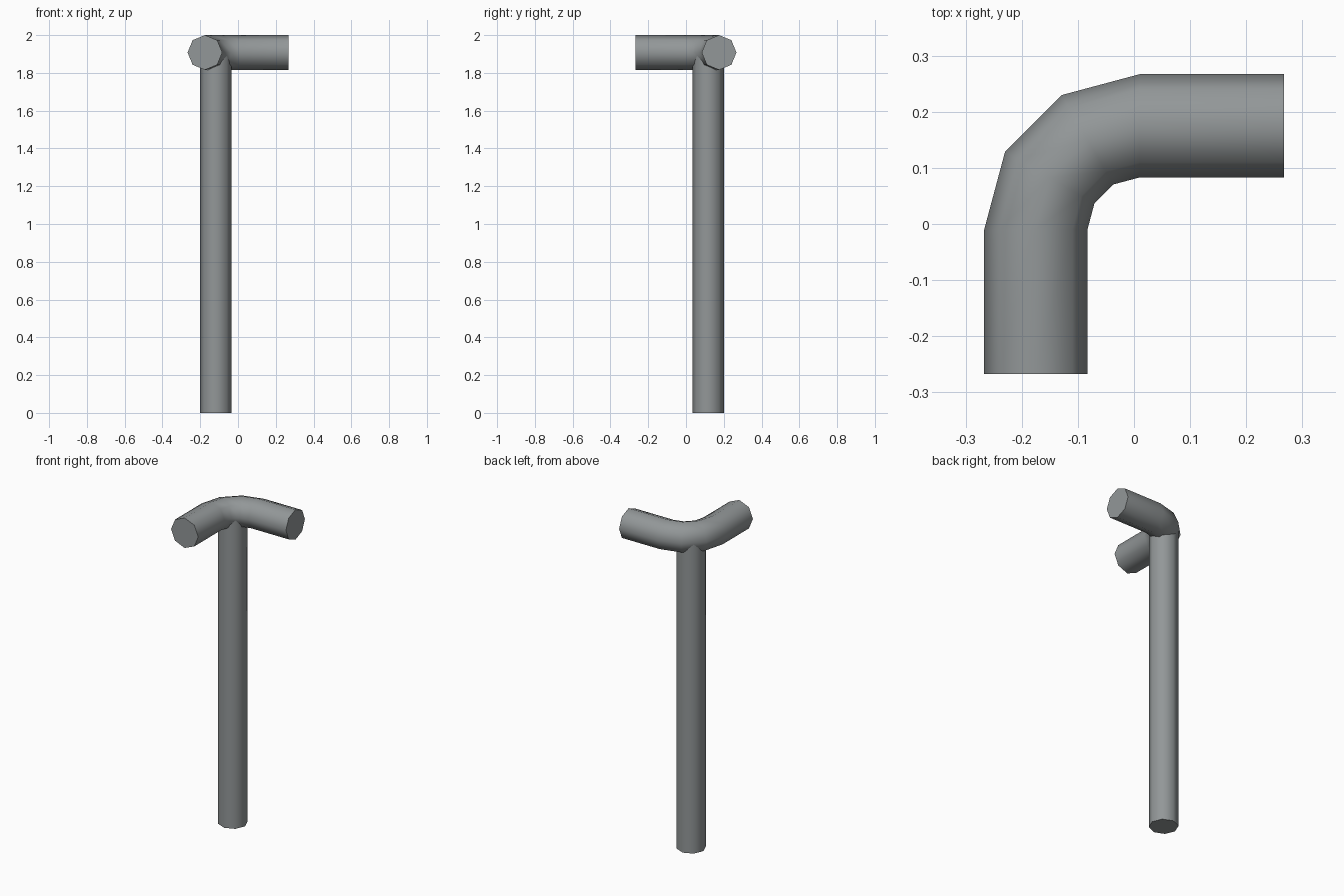
import bpy, bmesh, math
from mathutils import Vector

if "Cube" in bpy.data.objects:
    bpy.data.objects.remove(bpy.data.objects["Cube"])

SIDES = 8
grey = bpy.data.materials.new("weathered grey metal")
grey.diffuse_color = (0.29, 0.31, 0.315, 1)
grey.use_nodes = True
grey.node_tree.nodes["Principled BSDF"].inputs["Base Color"].default_value = grey.diffuse_color


def tube(name, rings):
    """Skin a list of vertex rings, cap both ends and smooth the sides."""
    bm = bmesh.new()
    loops = [[bm.verts.new(p) for p in ring] for ring in rings]
    for a, b in zip(loops, loops[1:]):
        for i in range(SIDES):
            j = (i + 1) % SIDES
            bm.faces.new((a[i], a[j], b[j], b[i]))
    bm.faces.new(loops[0])
    bm.faces.new(loops[-1])
    bmesh.ops.recalc_face_normals(bm, faces=bm.faces)
    mesh = bpy.data.meshes.new(name)
    bm.to_mesh(mesh)
    bm.free()
    mesh.materials.append(grey)
    ob = bpy.data.objects.new(name, mesh)
    bpy.context.collection.objects.link(ob)
    bpy.ops.object.select_all(action='DESELECT')
    ob.select_set(True)
    bpy.context.view_layer.objects.active = ob
    bpy.ops.object.shade_smooth_by_angle(angle=math.radians(60))


def ring(centre, u, v, r):
    angles = [2 * math.pi * i / SIDES for i in range(SIDES)]
    return [centre + r * (math.cos(a) * u + math.sin(a) * v) for a in angles]


X, Y, Z = Vector((1, 0, 0)), Vector((0, 1, 0)), Vector((0, 0, 1))

# Corner rail: straight, a 90 degree bend in three steps, straight
R, BEND, END = 0.092, 0.185, 0.267
pivot = Vector((0.01, -0.01, 2 - R))
rings = [ring(Vector((0.01 - BEND, -END, 2 - R)), -X, Z, R)]
for deg in (0, 30, 60, 90):
    a = math.radians(deg)
    out = Vector((-math.cos(a), math.sin(a), 0))
    rings.append(ring(pivot + BEND * out, out, Z, R))
rings.append(ring(Vector((END, BEND - 0.01, 2 - R)), Y, Z, R))
tube("corner_rail", rings)

# Upright post under the middle of the bend
tube("post", [ring(Vector((-0.117, 0.117, z)), X, Y, 0.083) for z in (0, 2 - R)])
